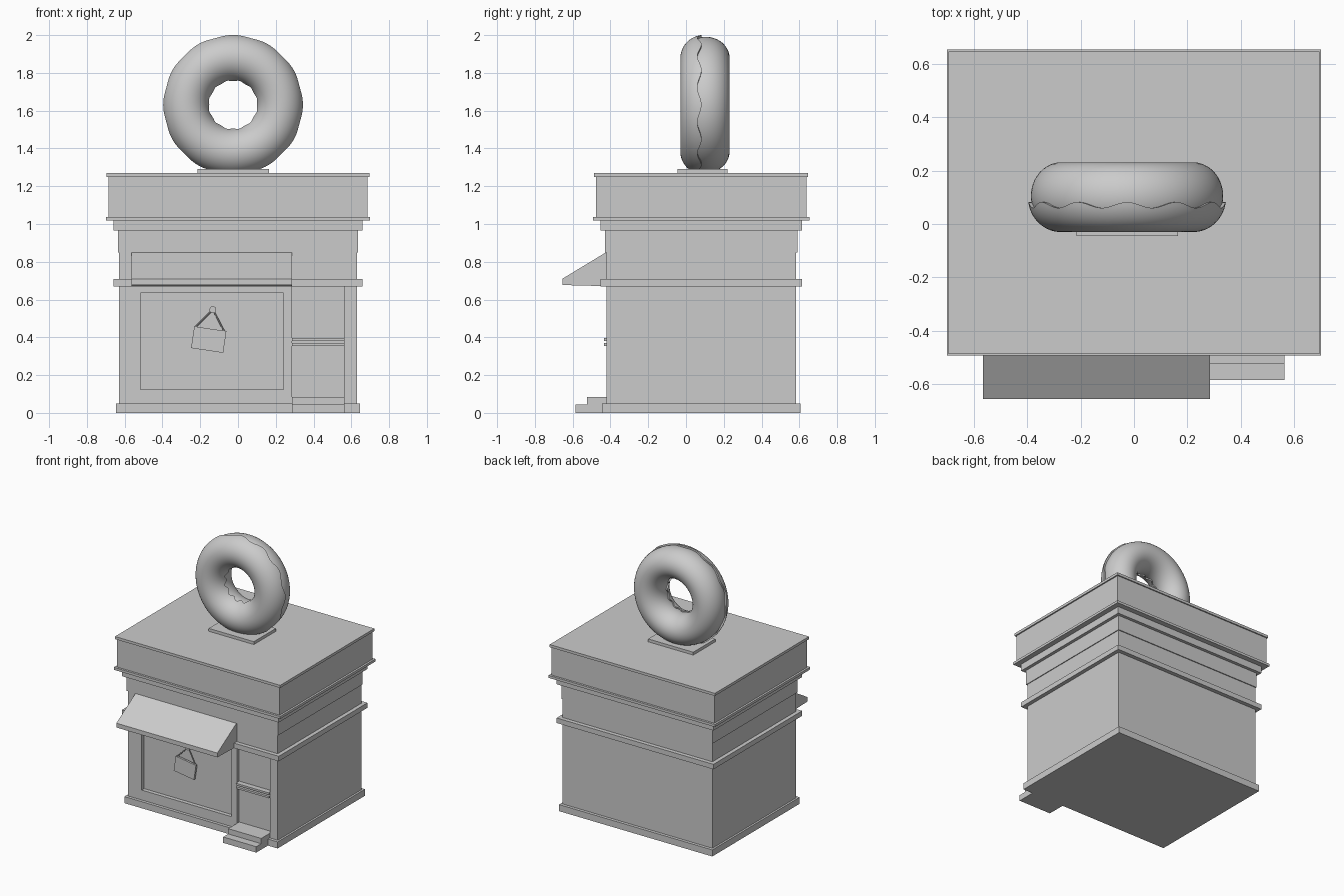
import bpy, bmesh, math
from mathutils import Vector

if "Cube" in bpy.data.objects:
    bpy.data.objects.remove(bpy.data.objects["Cube"])


def mesh_object(name, bm):
    bmesh.ops.recalc_face_normals(bm, faces=bm.faces)
    me = bpy.data.meshes.new(name)
    bm.to_mesh(me)
    bm.free()
    ob = bpy.data.objects.new(name, me)
    bpy.context.collection.objects.link(ob)
    return ob


def select(ob):
    bpy.ops.object.select_all(action='DESELECT')
    ob.select_set(True)
    bpy.context.view_layer.objects.active = ob


def smooth(ob, angle=40):
    select(ob)
    bpy.ops.object.shade_smooth_by_angle(angle=math.radians(angle))


def box(name, x, y, z):
    bm = bmesh.new()
    bmesh.ops.create_cube(bm, size=1)
    for v in bm.verts:
        v.co = [a + (b - a) * (c + 0.5) for (a, b), c in zip((x, y, z), v.co)]
    return mesh_object(name, bm)


def rod(name, p, q, r, sides=12):
    p, q = Vector(p), Vector(q)
    bm = bmesh.new()
    bmesh.ops.create_cone(bm, cap_ends=True, segments=sides, radius1=r, radius2=r, depth=(q - p).length)
    ob = mesh_object(name, bm)
    ob.location = (p + q) / 2
    ob.rotation_euler = (q - p).to_track_quat('Z', 'Y').to_euler()
    return ob


def ring(name, section, segments, center):
    """Sweep a closed (radius, y) section, which may vary with angle, about the y axis."""
    bm = bmesh.new()
    loops = []
    for i in range(segments):
        t = 2 * math.pi * i / segments
        loops.append([bm.verts.new((center[0] + r * math.sin(t), y, center[1] + r * math.cos(t)))
                      for r, y in section(t)])
    n = len(loops[0])
    for i in range(segments):
        a, b = loops[i], loops[(i + 1) % segments]
        for j in range(n):
            k = (j + 1) % n
            bm.faces.new((a[j], a[k], b[k], b[j]))
    ob = mesh_object(name, bm)
    smooth(ob)
    return ob


# Stacked building tiers: name, half width, front y, back y, bottom z, top z
CY = 0.08
tiers = [
    ("plinth", 0.645, 0.525, 0.0, 0.05),
    ("walls", 0.63, 0.502, 0.05, 0.85),
    ("belt_course", 0.66, 0.533, 0.67, 0.708),
    ("frieze", 0.636, 0.509, 0.85, 0.965),
    ("lower_cornice", 0.66, 0.533, 0.965, 1.018),
    ("upper_cornice", 0.70, 0.573, 1.018, 1.037),
    ("parapet", 0.685, 0.557, 1.037, 1.25),
    ("roof_cap", 0.695, 0.566, 1.25, 1.27),
]
parts = {n: box(n, (-w, w), (CY - d, CY + d), (a, b)) for n, w, d, a, b in tiers}

# Recesses for the shop window and the doorway
walls = parts["walls"]
for name, x, z in (("window_recess", (-0.515, 0.24), (0.125, 0.635)),
                   ("door_recess", (0.285, 0.563), (0.085, 0.68))):
    cutter = box(name, x, (-0.6, -0.392), z)
    mod = walls.modifiers.new(name, 'BOOLEAN')
    mod.operation, mod.solver, mod.object = 'DIFFERENCE', 'EXACT', cutter
    select(walls)
    bpy.ops.object.modifier_apply(modifier=mod.name)
    bpy.data.objects.remove(cutter)

# Doorsteps and the two door bars
box("lower_step", (0.285, 0.563), (-0.585, -0.40), (0, 0.045))
box("upper_step", (0.285, 0.563), (-0.525, -0.40), (0.045, 0.085))
for i, z in enumerate((0.355, 0.381)):
    box(f"door_bar_{i + 1}", (0.285, 0.563), (-0.433, -0.385), (z, z + 0.015))

# Awning: side profile extruded along x
bm = bmesh.new()
profile = [(-0.42, 0.852), (-0.655, 0.71), (-0.655, 0.677), (-0.42, 0.671)]
face = bm.faces.new([bm.verts.new((-0.565, y, z)) for y, z in profile])
ext = bmesh.ops.extrude_face_region(bm, geom=[face])
bmesh.ops.translate(bm, vec=(0.85, 0, 0), verts=[v for v in ext["geom"] if isinstance(v, bmesh.types.BMVert)])
mesh_object("awning", bm)

# Tilted hanging sign with nail and strings
sign = box("hanging_sign", (-0.086, 0.086), (-0.008, 0.008), (-0.058, 0.058))
sign.location = (-0.155, -0.41, 0.388)
sign.rotation_euler = (0, math.radians(8.5), 0)
nail = (-0.133, -0.408, 0.547)
smooth(rod("sign_nail", (nail[0], -0.39, nail[2]), (nail[0], -0.418, nail[2]), 0.018, 20))
for side, end in (("left", (-0.225, -0.41, 0.455)), ("right", (-0.073, -0.41, 0.432))):
    rod(f"sign_string_{side}", nail, end, 0.004, 8)

# Doughnut stand on the roof
box("doughnut_stand", (-0.215, 0.165), (-0.045, 0.22), (1.27, 1.292))


# Doughnut dough
def dough_section(t):
    return [(0.247 + 0.113 * math.cos(a), 0.105 + 0.126 * math.sin(a))
            for a in (2 * math.pi * j / 40 for j in range(40))]


# Icing shell over the front half with a wavy edge tucked into the dough
def icing_section(t):
    edge = 0.071 + 0.011 * math.cos(12 * t)
    m = math.acos((0.10 - edge) / 0.13)
    outer = [(0.248 + 0.123 * math.sin(p), 0.10 - 0.13 * math.cos(p))
             for p in (m * (2 * j / 28 - 1) for j in range(29))]
    inner = [(0.247 + 0.095 * s, edge) for s in (1, -1)]
    return outer + inner


ring("doughnut_dough", dough_section, 96, (-0.026, 1.631))
ring("doughnut_icing", icing_section, 144, (-0.026, 1.631))
